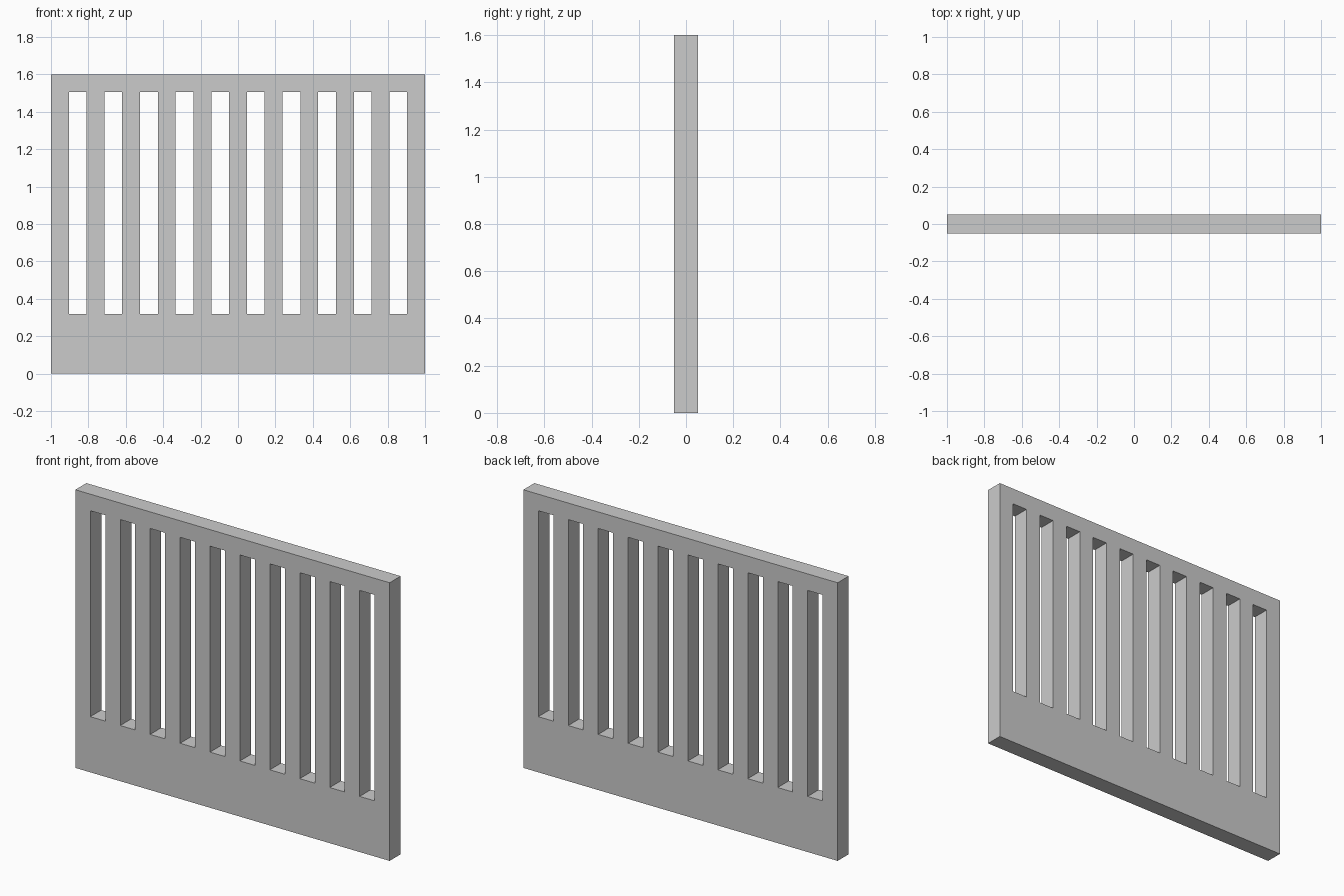
import bpy, bmesh

if "Cube" in bpy.data.objects:
    bpy.data.objects.remove(bpy.data.objects["Cube"])

SLOTS = 10
COLS = 2 * SLOTS + 1          # bars and slots share one width
BAR = 2.0 / COLS
DEPTH = 0.1
LEVELS = [0.0, 0.32, 1.6 - BAR, 1.6]   # bottom panel, slots, top rail

bm = bmesh.new()

# Front outline as a grid, leaving the slots open
grid = [[bm.verts.new((-1 + i * BAR, -DEPTH / 2, z)) for z in LEVELS]
        for i in range(COLS + 1)]
for i in range(COLS):
    for j in range(3):
        if j == 1 and i % 2 == 1:
            continue
        bm.faces.new((grid[i][j], grid[i + 1][j],
                      grid[i + 1][j + 1], grid[i][j + 1]))

# Thickness
ext = bmesh.ops.extrude_face_region(bm, geom=bm.faces[:], use_keep_orig=True)
back = [g for g in ext["geom"] if isinstance(g, bmesh.types.BMVert)]
bmesh.ops.translate(bm, verts=back, vec=(0, DEPTH, 0))
bmesh.ops.recalc_face_normals(bm, faces=bm.faces[:])

mesh = bpy.data.meshes.new("slatted_panel")
bm.to_mesh(mesh)
bm.free()
panel = bpy.data.objects.new("slatted_panel", mesh)
bpy.context.collection.objects.link(panel)
